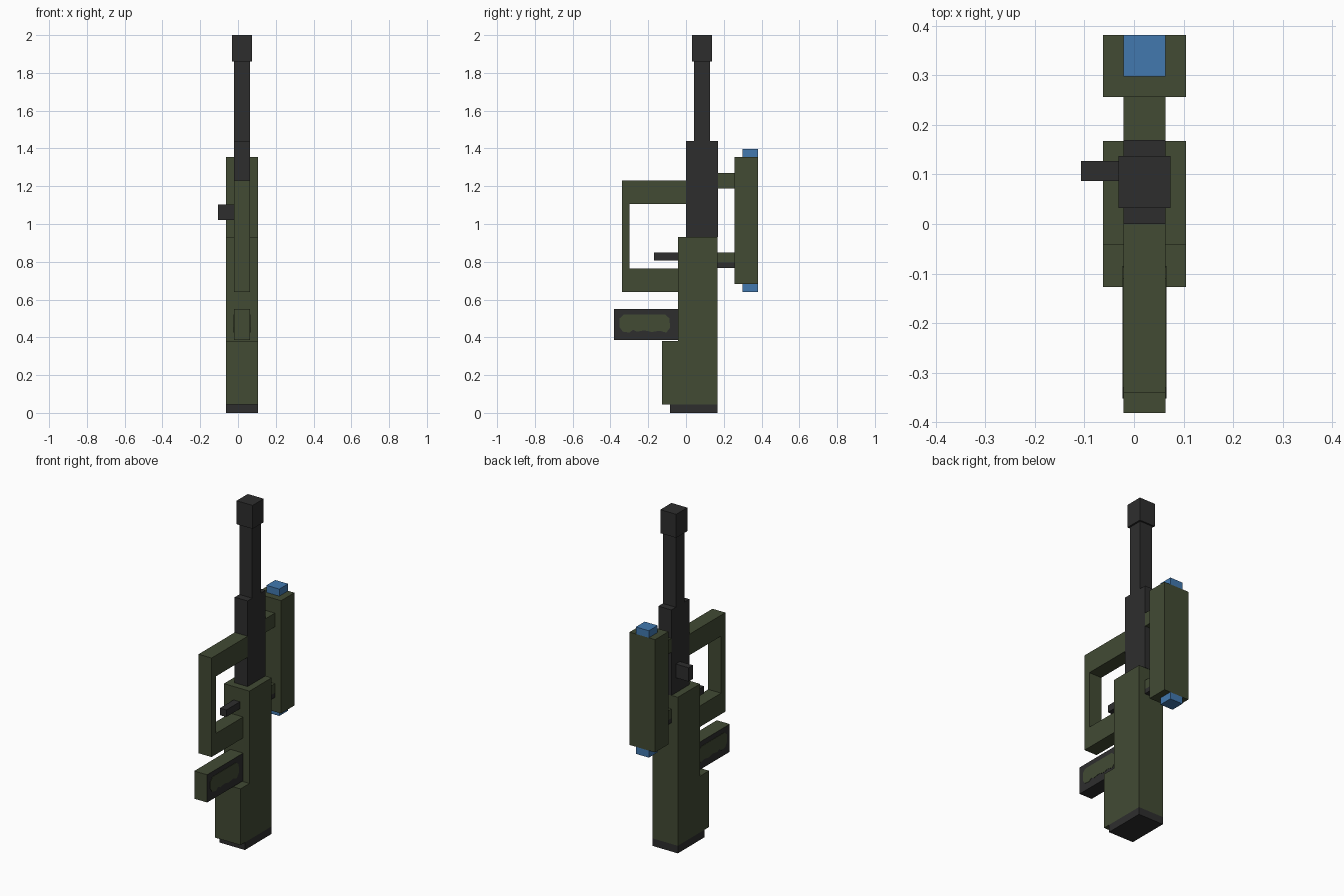
import bpy, bmesh

cube = bpy.data.objects.get("Cube")
if cube:
    bpy.data.objects.remove(cube, do_unlink=True)


def material(name, rgb):
    mat = bpy.data.materials.new(name)
    mat.use_nodes = True
    mat.diffuse_color = (*rgb, 1)
    mat.node_tree.nodes["Principled BSDF"].inputs["Base Color"].default_value = (*rgb, 1)
    return mat


GREEN = material("olive green", (0.054, 0.069, 0.034))
DARK = material("charcoal", (0.027, 0.027, 0.027))
BLUE = material("lens blue", (0.054, 0.19, 0.43))

MID = 0.021                      # centre plane of the body
WIDE, NARROW = 0.084, 0.0425     # half widths


def extrude(name, outline, half, mats, mid=MID):
    """Extrude a (y, z) outline sideways, evenly about x = mid."""
    bm = bmesh.new()
    face = bm.faces.new([bm.verts.new((mid - half, y, z)) for y, z in outline])
    moved = bmesh.ops.extrude_face_region(bm, geom=[face])["geom"]
    verts = [v for v in moved if isinstance(v, bmesh.types.BMVert)]
    bmesh.ops.translate(bm, verts=verts, vec=(2 * half, 0, 0))
    bmesh.ops.recalc_face_normals(bm, faces=bm.faces)
    mesh = bpy.data.meshes.new(name)
    bm.to_mesh(mesh)
    bm.free()
    for m in mats:
        mesh.materials.append(m)
    obj = bpy.data.objects.new(name, mesh)
    bpy.context.collection.objects.link(obj)
    return obj


def block(name, y0, y1, z0, z1, half, mat, mid=MID):
    return extrude(name, [(y0, z0), (y1, z0), (y1, z1), (y0, z1)], half, [mat], mid)


# Stock with a deeper lower end, and its butt pad
extrude("stock", [(-0.127, 0.045), (0.167, 0.045), (0.167, 0.93), (-0.042, 0.93),
                  (-0.042, 0.38), (-0.127, 0.38)], WIDE, [GREEN])
block("butt_pad", -0.085, 0.167, 0, 0.045, WIDE, DARK)

# Receiver, barrel, muzzle and bolt handle
block("receiver", 0, 0.169, 0.93, 1.44, NARROW, DARK)
block("barrel", 0.043, 0.127, 1.44, 1.86, NARROW, DARK)
block("muzzle", 0.032, 0.137, 1.86, 2.0, 0.0525, DARK)
block("bolt_handle", 0.087, 0.127, 1.02, 1.102, NARROW, DARK, mid=-0.064)

# Open carrying loop and the trigger inside it
extrude("front_loop", [(0, 1.23), (-0.34, 1.23), (-0.34, 0.64), (-0.042, 0.64), (-0.042, 0.765),
                       (-0.3, 0.765), (-0.3, 1.105), (0, 1.105)], NARROW, [GREEN])
block("trigger", -0.17, -0.042, 0.808, 0.85, 0.021, DARK)

# Grip: green on top and front, dark on the sides and underneath
grip = block("grip", -0.381, -0.042, 0.385, 0.55, NARROW, GREEN)
grip.data.materials.append(DARK)
for poly in grip.data.polygons:
    if abs(poly.normal.x) > 0.5 or poly.normal.z < -0.5:
        poly.material_index = 1

# Rounded green panels on both sides of the grip
panel = [(-0.33, 0.52), (-0.11, 0.52), (-0.087, 0.5), (-0.085, 0.45), (-0.105, 0.425),
         (-0.14, 0.435), (-0.18, 0.428), (-0.22, 0.437), (-0.26, 0.43), (-0.28, 0.44),
         (-0.3, 0.425), (-0.335, 0.43), (-0.352, 0.455), (-0.352, 0.5)]
for side, sign in (("left", 1), ("right", -1)):
    extrude("grip_panel_" + side, panel, 0.002, [GREEN], mid=MID + sign * NARROW)

# Scope, end lenses and mounts
block("scope", 0.256, 0.381, 0.683, 1.355, WIDE, GREEN)
block("upper_lens", 0.298, 0.381, 1.355, 1.397, NARROW, BLUE)
block("lower_lens", 0.298, 0.381, 0.641, 0.683, NARROW, BLUE)
block("upper_mount", 0.167, 0.256, 1.188, 1.27, NARROW, GREEN)
block("lower_mount", 0.167, 0.256, 0.795, 0.85, NARROW, GREEN)
block("lower_mount_base", 0.167, 0.256, 0.767, 0.795, NARROW, DARK)
